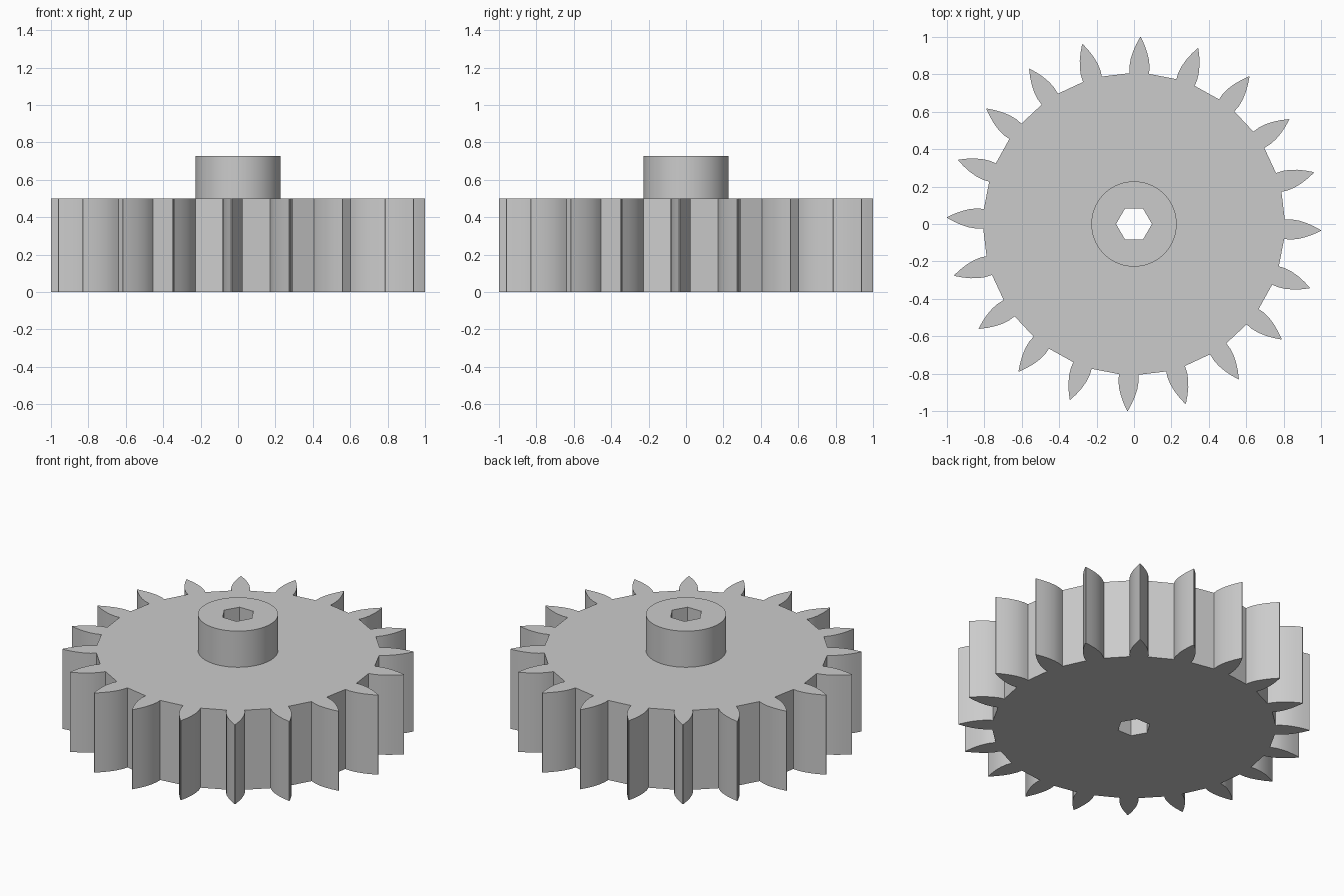
import bpy, bmesh
from math import cos, sin, radians, tau

cube = bpy.data.objects.get("Cube")
if cube:
    bpy.data.objects.remove(cube, do_unlink=True)

TEETH = 20
GEAR_TOP, HUB_TOP = 0.5, 0.727
HUB_RADIUS, BORE_RADIUS = 0.228, 0.096

grey = bpy.data.materials.new("light grey")
grey.use_nodes = True
colour = (0.6, 0.6, 0.6, 1)
grey.diffuse_color = colour
grey.node_tree.nodes["Principled BSDF"].inputs["Base Color"].default_value = colour


def ring(radius, count):
    return [(radius * cos(tau * i / count), radius * sin(tau * i / count)) for i in range(count)]


def gear_outline():
    # One flank as (distance from axis, half width), mirrored and repeated
    flank = [(0.805, 0.052), (0.84, 0.054), (0.88, 0.049),
             (0.92, 0.038), (0.96, 0.022), (1.0, 0.002)]
    tooth = [(r, -w) for r, w in flank] + [(r, w) for r, w in reversed(flank)]
    points = []
    for i in range(TEETH):
        a = tau * i / TEETH - radians(2)
        points += [(r * cos(a) - w * sin(a), r * sin(a) + w * cos(a)) for r, w in tooth]
    return points


def pierced_prism(name, outer, inner, bottom, top):
    bm = bmesh.new()
    edges = []
    for loop in (outer, inner):
        verts = [bm.verts.new((x, y, bottom)) for x, y in loop]
        edges += [bm.edges.new((v, verts[i - 1])) for i, v in enumerate(verts)]
    bmesh.ops.triangle_fill(bm, edges=edges, use_beauty=True, normal=(0, 0, 1))
    result = bmesh.ops.extrude_face_region(bm, geom=bm.faces[:], use_keep_orig=True)
    for v in result["geom"]:
        if isinstance(v, bmesh.types.BMVert):
            v.co.z = top
    bmesh.ops.recalc_face_normals(bm, faces=bm.faces[:])
    mesh = bpy.data.meshes.new(name)
    bm.to_mesh(mesh)
    bm.free()
    mesh.materials.append(grey)
    obj = bpy.data.objects.new(name, mesh)
    bpy.context.collection.objects.link(obj)
    bpy.ops.object.select_all(action="DESELECT")
    obj.select_set(True)
    bpy.context.view_layer.objects.active = obj
    bpy.ops.object.shade_smooth_by_angle(angle=radians(30))
    return obj


# Toothed wheel and raised collar, sharing one hexagonal bore
bore = ring(BORE_RADIUS, 6)
pierced_prism("gear_wheel", gear_outline(), bore, 0, GEAR_TOP)
pierced_prism("hub_collar", ring(HUB_RADIUS, 96), bore, GEAR_TOP, HUB_TOP)
